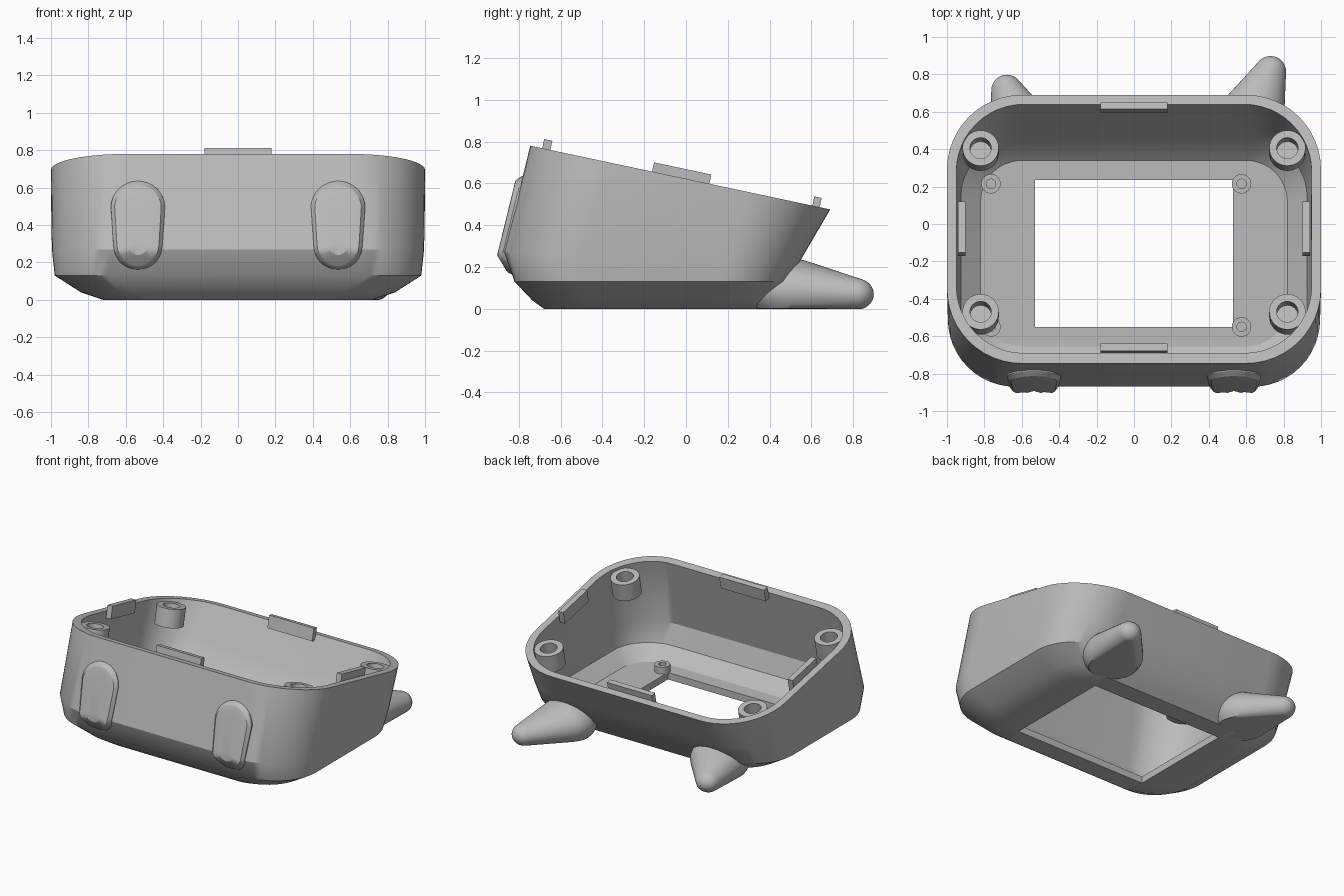
import bpy, bmesh, math
from mathutils import Matrix, Vector

cube = bpy.data.objects.get("Cube")
if cube:
    bpy.data.objects.remove(cube, do_unlink=True)

grey = bpy.data.materials.new("plain grey")
grey.use_nodes = True
grey.diffuse_color = (0.5, 0.5, 0.5, 1)
grey.node_tree.nodes["Principled BSDF"].inputs["Base Color"].default_value = (0.5, 0.5, 0.5, 1)

TILT = math.radians(-12)
SEG = 12


def rim_z(y):
    return 0.78 - (y + 0.745) * 0.2125


def finish(bm, name, matrix=None):
    bmesh.ops.remove_doubles(bm, verts=bm.verts, dist=0.0002)
    bmesh.ops.recalc_face_normals(bm, faces=bm.faces)
    mesh = bpy.data.meshes.new(name)
    bm.to_mesh(mesh)
    bm.free()
    mesh.materials.append(grey)
    obj = bpy.data.objects.new(name, mesh)
    bpy.context.collection.objects.link(obj)
    if matrix:
        obj.matrix_world = matrix
    smooth(obj)
    return obj


def smooth(obj):
    bpy.ops.object.select_all(action='DESELECT')
    obj.select_set(True)
    bpy.context.view_layer.objects.active = obj
    bpy.ops.object.shade_smooth_by_angle(angle=math.radians(30))


def loft(rings, closed=False, caps=False):
    """Skin a stack of equal rings, optionally joined end to end or capped."""
    bm = bmesh.new()
    rows = [[bm.verts.new(p) for p in ring] for ring in rings]
    pairs = list(zip(rows, rows[1:]))
    if closed:
        pairs.append((rows[-1], rows[0]))
    for a, b in pairs:
        for i in range(len(a)):
            j = (i + 1) % len(a)
            bm.faces.new((a[i], a[j], b[j], b[i]))
    if caps:
        bm.faces.new(rows[0])
        bm.faces.new(rows[-1])
    return bm


def ring(hx, front, back, radius, z=None):
    """Rounded rectangle; without z it lies in the tilted rim plane."""
    pts = []
    for k, (sx, edge, sy) in enumerate(((1, back, 1), (-1, back, 1),
                                        (-1, front, -1), (1, front, -1))):
        for i in range(SEG + 1):
            a = math.pi / 2 * (k + i / SEG)
            x = sx * (hx - radius) + radius * math.cos(a)
            y = edge - sy * radius + radius * math.sin(a)
            pts.append(Vector((x, y, rim_z(y) if z is None else z)))
    return pts


# Open shell with a floor window
outer = [ring(0.84, -0.735, 0.41, 0.28, 0.04), ring(0.98, -0.82, 0.49, 0.32, 0.13),
         ring(0.995, -0.87, 0.57, 0.36, 0.27), ring(1, -0.745, 0.69, 0.4)]
inner = [ring(0.82, -0.655, 0.34, 0.22, 0.05), ring(0.925, -0.77, 0.43, 0.28, 0.13),
         ring(0.945, -0.815, 0.515, 0.32, 0.27), ring(0.95, -0.69, 0.64, 0.36)]
base = ring(0.72, -0.68, 0.37, 0.24, 0)
window = [ring(0.53, -0.55, 0.235, 0, z) for z in (0, 0.05)]
finish(loft([window[0], base] + outer + inner[::-1] + [window[1]], closed=True), "shell")

# Rear feet, tapered and trimmed inside the wall
middle = [[(p + q) / 2 for p, q in zip(a, b)] for a, b in zip(outer, inner)]
cutter = finish(loft(middle, caps=True), "cavity_cutter")
cutter.hide_render = True


def rear_foot(name, root, tip):
    bm = bmesh.new()
    for (x, y), size, z in ((root, (0.2, 0.2, 0.15), 0.09), (tip, (0.083, 0.083, 0.075), 0.07)):
        m = Matrix.Translation((x, y, z)) @ Matrix.Diagonal((*size, 1))
        bmesh.ops.create_uvsphere(bm, u_segments=32, v_segments=20, radius=1, matrix=m)
    bmesh.ops.delete(bm, geom=bm.faces[:] + bm.edges[:], context='EDGES_FACES')
    for v in bm.verts:
        v.co.z = max(v.co.z, 0)
    bmesh.ops.remove_doubles(bm, verts=bm.verts, dist=0.001)
    hull = bmesh.ops.convex_hull(bm, input=bm.verts[:])
    spare = {g for g in hull["geom_interior"] + hull["geom_unused"]
             if isinstance(g, bmesh.types.BMVert)}
    bmesh.ops.delete(bm, geom=list(spare), context='VERTS')
    foot = finish(bm, name)
    mod = foot.modifiers.new("trim", 'BOOLEAN')
    mod.operation = 'DIFFERENCE'
    mod.solver = 'EXACT'
    mod.object = cutter
    bpy.ops.object.modifier_apply(modifier=mod.name)
    smooth(foot)


rear_foot("rear_foot_left", (0.6, 0.5), (0.73, 0.815))
rear_foot("rear_foot_right", (-0.57, 0.42), (-0.68, 0.715))
bpy.data.objects.remove(cutter, do_unlink=True)


# Low oval pads on the front wall
def pad_ring(x, radius, lift):
    pts = []
    for i in range(40):
        a = 2 * math.pi * (i + 0.5) / 40
        up = math.sin(a) > 0
        z = (0.49 if up else 0.3) + radius * math.sin(a)
        px = x + radius * math.cos(a) * (1 if up else 0.9)
        wall = max(-0.87 + (z - 0.27) * 0.245, -0.87 + (0.25 - z) * 0.6)
        pts.append((px, wall - lift, z))
    return pts


for side, x in (("left", 0.535), ("right", -0.535)):
    levels = ((0.147, -0.03), (0.145, 0.005), (0.125, 0.028), (0.115, 0.03),
              (0.06, 0.03), (0, 0.03))
    finish(loft([pad_ring(x, r, h) for r, h in levels]), "front_pad_" + side)


# Hollow screw posts
def tube(name, matrix, r_out, r_in, height, depth):
    levels = ((r_out, -height), (r_out, 0), (r_in, 0), (r_in, -depth))
    rings = [[(r * math.cos(math.tau * i / 32), r * math.sin(math.tau * i / 32), z)
              for i in range(32)] for r, z in levels]
    finish(loft(rings, caps=True), name, matrix)


def on_rim(x, y, lift=0):
    return (Matrix.Translation((x, y, rim_z(y))) @ Matrix.Rotation(TILT, 4, 'X')
            @ Matrix.Translation((0, 0, lift)))


for end, y, low_y in (("front", -0.465, -0.55), ("back", 0.41, 0.215)):
    for side, x, low_x in (("left", 0.82, 0.575), ("right", -0.82, -0.765)):
        tube(f"screw_post_{end}_{side}", on_rim(x, y, -0.02), 0.097, 0.057, 0.13, 0.1)
        tube(f"floor_post_{end}_{side}", Matrix.Translation((low_x, low_y, 0.1)),
             0.052, 0.025, 0.06, 0.045)

# Snap tabs standing on the inner edge of the rim
for name, x, y, sx, sy in (("front", 0, -0.668, 0.36, 0.04), ("back", 0, 0.622, 0.36, 0.036),
                           ("left", 0.922, -0.025, 0.04, 0.28),
                           ("right", -0.922, -0.025, 0.04, 0.28)):
    bm = bmesh.new()
    bmesh.ops.create_cube(bm, size=1, matrix=Matrix.Diagonal((sx, sy, 0.09, 1)))
    finish(bm, "snap_tab_" + name, on_rim(x, y, 0))
